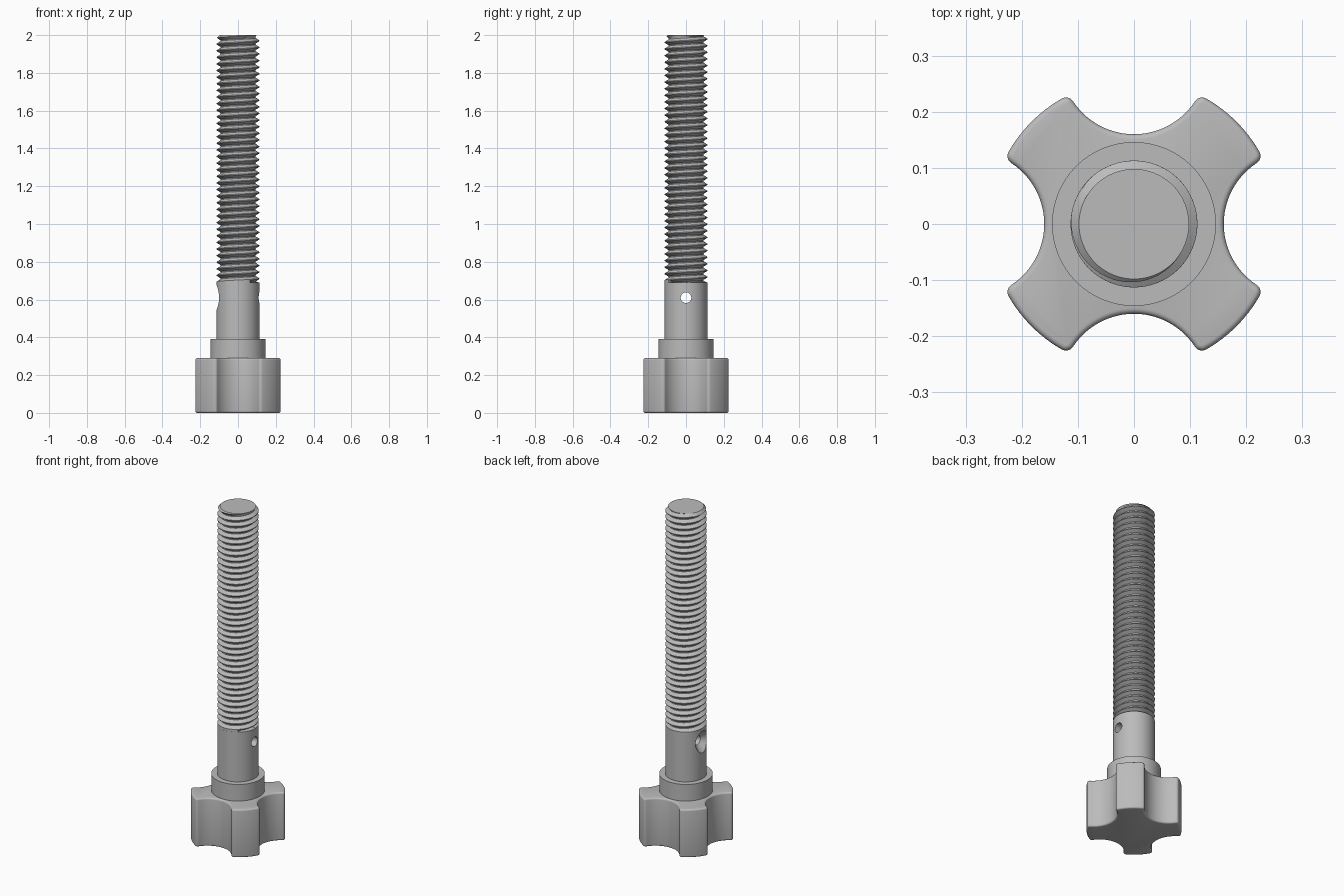
import bpy, bmesh, math
from math import sin, cos, pi, radians

cube = bpy.data.objects.get("Cube")
if cube:
    bpy.data.objects.remove(cube, do_unlink=True)

grey = bpy.data.materials.new("plain_grey")
grey.use_nodes = True
COLOUR = (0.5, 0.5, 0.5, 1)
grey.diffuse_color = COLOUR
grey.node_tree.nodes["Principled BSDF"].inputs["Base Color"].default_value = COLOUR


def add_object(name, bm):
    bmesh.ops.recalc_face_normals(bm, faces=bm.faces)
    mesh = bpy.data.meshes.new(name)
    bm.to_mesh(mesh)
    bm.free()
    mesh.materials.append(grey)
    obj = bpy.data.objects.new(name, mesh)
    bpy.context.collection.objects.link(obj)
    return obj


def smooth(obj, angle=30):
    bpy.ops.object.select_all(action='DESELECT')
    obj.select_set(True)
    bpy.context.view_layer.objects.active = obj
    bpy.ops.object.shade_smooth_by_angle(angle=radians(angle))


def loft(name, rings):
    """Join closed rings of equal length and cap both ends."""
    bm = bmesh.new()
    loops = [[bm.verts.new(p) for p in ring] for ring in rings]
    n = len(loops[0])
    for a, b in zip(loops, loops[1:]):
        for i in range(n):
            j = (i + 1) % n
            bm.faces.new((a[i], a[j], b[j], b[i]))
    bm.faces.new(loops[0][::-1])
    bm.faces.new(loops[-1])
    return add_object(name, bm)


def lathe(name, profile, n=96):
    """Turn (radius, height) pairs around z."""
    return loft(name, [[(r * cos(2 * pi * i / n), r * sin(2 * pi * i / n), z)
                        for i in range(n)] for r, z in profile])


# Knob: four lobes between scallops, with rounded corners and rims
def arc(cx, cy, r, start, end, n):
    return [(cx + r * cos(start + (end - start) * i / n),
             cy + r * sin(start + (end - start) * i / n)) for i in range(n + 1)]


def lobe_outline(inset):
    outer, scallop, centre, corner = 0.258, 0.13, 0.29, 0.015
    d = outer - corner
    s = scallop + corner
    theta = math.acos((d * d + centre ** 2 - s * s) / (2 * centre * d))
    fx, fy = d * cos(theta), d * sin(theta)
    facing = math.atan2(fy, fx - centre)            # scallop centre to corner centre
    back = facing - pi
    quarter = arc(centre, 0, scallop + inset, 2 * pi - facing, facing, 24)
    quarter += arc(fx, fy, corner - inset, back, theta, 8)[1:]
    quarter += arc(0, 0, outer - inset, theta, pi / 2 - theta, 12)[1:]
    quarter += arc(fy, fx, corner - inset, pi / 2 - theta, pi / 2 - back, 8)[1:-1]
    return [(x * cos(t) - y * sin(t), x * sin(t) + y * cos(t))
            for t in (k * pi / 2 for k in range(4)) for x, y in quarter]


KNOB_TOP, RIM = 0.29, 0.01
steps = [i * pi / 8 for i in range(5)]
levels = [(RIM * (1 - sin(t)), RIM * (1 - cos(t))) for t in steps]
levels += [(inset, KNOB_TOP - z) for inset, z in reversed(levels)]
knob = loft("knob", [[(x, y, z) for x, y in lobe_outline(inset)]
                     for inset, z in levels])
smooth(knob)

# Collar on the knob
collar = lathe("collar", [(0.146, 0.28), (0.146, 0.39)])
smooth(collar)

# Plain shank with a countersunk cross hole
SHAFT_R, THREAD_START, TOP = 0.113, 0.69, 2.0
shank = lathe("shank", [(SHAFT_R, 0.38), (SHAFT_R, THREAD_START)])
cutter = lathe("hole_cutter", [(0.082, -0.13), (0.028, -0.076), (0.028, 0.15)], 48)
cutter.rotation_euler = (0, pi / 2, 0)
cutter.location = (0, 0, 0.61)
cutter.hide_render = True
cut = shank.modifiers.new("cross_hole", 'BOOLEAN')
cut.object = cutter
cut.operation = 'DIFFERENCE'
cut.solver = 'EXACT'
bpy.context.view_layer.update()
bpy.context.view_layer.objects.active = shank
bpy.ops.object.modifier_apply(modifier=cut.name)
bpy.data.objects.remove(cutter, do_unlink=True)
smooth(shank)

# Helical thread, trimmed flat at both ends with a chamfer at the tip
PITCH, ROOT_R, TIP_R, SIDES = 0.035, 0.092, 0.098, 72
tooth = [(0, ROOT_R), (0.15, ROOT_R), (0.52, SHAFT_R), (0.63, SHAFT_R)]
turns = math.ceil((TOP - THREAD_START) / PITCH) + 1


def thread_point(turn, part, i):
    frac, r = tooth[part]
    z = THREAD_START + PITCH * (turn + frac + i / SIDES)
    if z <= THREAD_START:
        z, r = THREAD_START, SHAFT_R
    elif z >= TOP:
        z, r = TOP, TIP_R
    else:
        r = min(r, TIP_R + TOP - z)
    a = 2 * pi * (i % SIDES) / SIDES
    return r * cos(a), r * sin(a), z


bm = bmesh.new()
rows = [[bm.verts.new(thread_point(turn, part, i)) for i in range(SIDES + 1)]
        for turn in range(-2, turns + 1) for part in range(len(tooth))]
for low, high in zip(rows, rows[1:]):
    for i in range(SIDES):
        if high[i].co.z + high[i + 1].co.z - low[i].co.z - low[i + 1].co.z > 1e-6:
            bm.faces.new((low[i], low[i + 1], high[i + 1], high[i]))
bmesh.ops.remove_doubles(bm, verts=bm.verts, dist=1e-5)
bmesh.ops.delete(bm, geom=[v for v in bm.verts if not v.link_faces], context='VERTS')
bmesh.ops.holes_fill(bm, edges=[e for e in bm.edges if e.is_boundary], sides=0)
thread = add_object("thread", bm)
smooth(thread)
